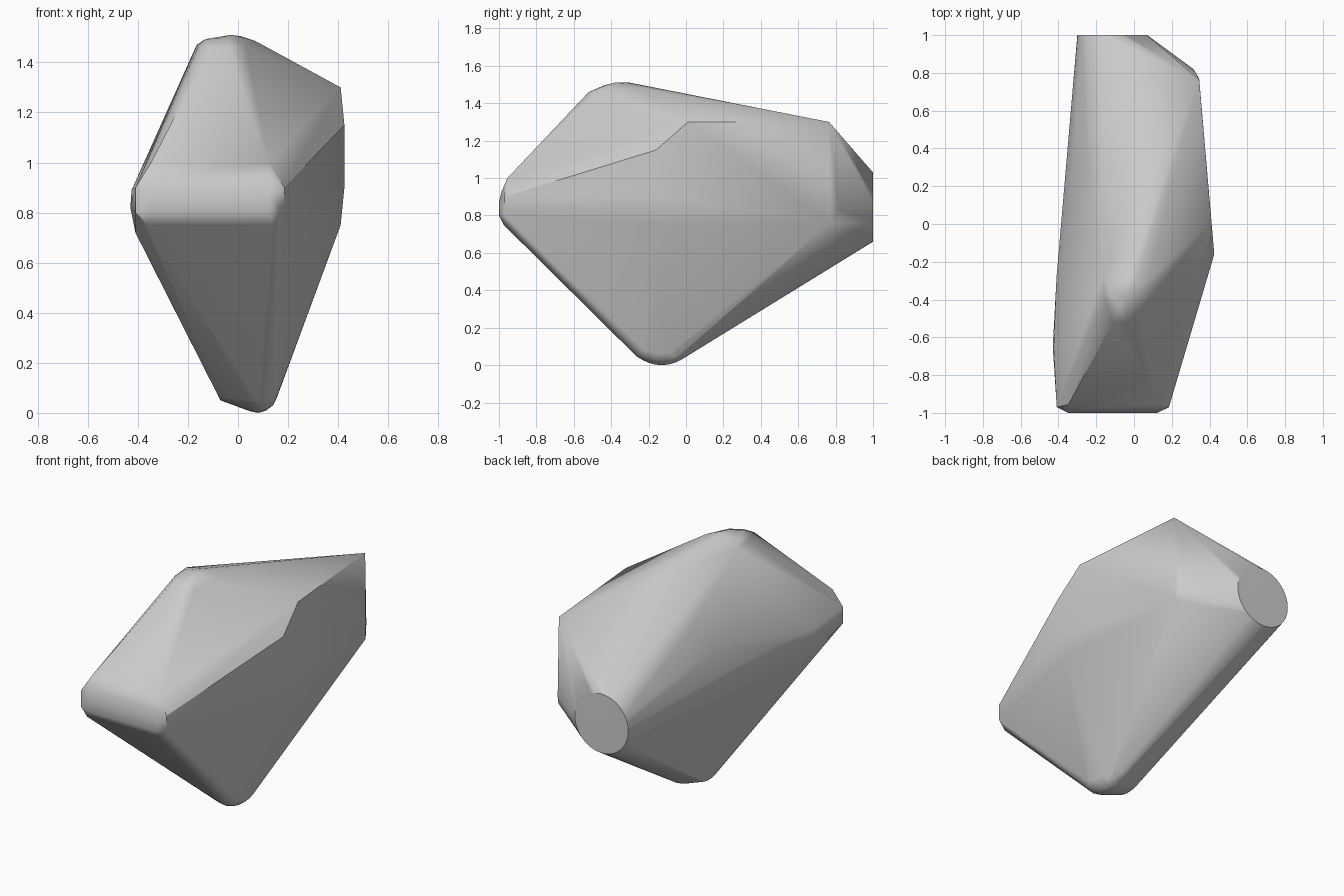
import bpy
import bmesh
import math
from mathutils import Vector

default_cube = bpy.data.objects.get("Cube")
if default_cube:
    bpy.data.objects.remove(default_cube, do_unlink=True)


def flat_material(name, colour):
    material = bpy.data.materials.new(name)
    material.use_nodes = True
    material.diffuse_color = colour
    material.node_tree.nodes["Principled BSDF"].inputs["Base Color"].default_value = colour
    return material


def ring(centre, radius, count):
    """Circle of points facing along y."""
    points = []
    for step in range(count):
        angle = math.tau * step / count
        offset = Vector((math.cos(angle), 0, math.sin(angle)))
        points.append(Vector(centre) + radius * offset)
    return points


def mirrored_bar(centre_x, sections):
    """Pairs of points either side of centre_x, one pair for each section."""
    points = []
    for half_width, y, z in sections:
        for side in (-1, 1):
            points.append(Vector((centre_x + side * half_width, y, z)))
    return points


def keel_arc(x, base, middle_y, half_length, count):
    """Rounded bottom edge running along y."""
    points = []
    for step in range(count):
        offset = half_length * (2 * step / (count - 1) - 1)
        points.append(Vector((x, middle_y + offset, base + 2.6 * offset * offset)))
    return points


# Blunt chamfered nose at the front
nose = mirrored_bar(-.112, [
    (.25, -.975, .75), (.297, -.97, .8), (.297, -.97, .9),
    (.235, -1, .8), (.235, -1, .87), (.24, -.985, .93), (.235, -.955, 1),
])

# Round flat end at the back
tail = ring((-.115, 1, .845), .185, 48)

# Rounded peak on top
crown = [
    (-.165, -.27, 1.47), (-.155, -.4, 1.47), (-.11, -.52, 1.46),
    (-.04, -.52, 1.46), (.03, -.47, 1.465), (-.13, -.35, 1.493),
    (-.08, -.44, 1.495), (-.03, -.38, 1.51), (-.03, -.3, 1.51),
    (.01, -.3, 1.505), (.07, -.3, 1.485),
]

# Broad side with a sharp upper edge and an upright back edge
right_flank = [
    (.425, -.16, 1.15), (.41, .01, 1.3), (.345, .765, 1.3),
    (.345, .77, .76), (.315, .82, .83), (.425, -.16, .9), (.41, -.12, .75),
]

# Narrow side with a soft ridge
left_flank = [
    (-.24, .3, 1.21), (-.34, .17, 1.06), (-.41, -.28, .92),
    (-.425, -.65, .89), (-.43, -.65, .82), (-.41, -.65, .72),
]

# Rounded bottom, slanting up towards the narrow side
keel = []
for x, base, half_length in (
    (-.07, .05, .07), (.05, .006, .13), (.08, 0, .135),
    (.11, .008, .13), (.14, .03, .12), (.155, .06, .1),
):
    keel += keel_arc(x, base, -.13, half_length, 9)

# Wrap all the parts in one tight skin
bm = bmesh.new()
for part in (nose, tail, crown, right_flank, left_flank, keel):
    for point in part:
        bm.verts.new(point)
hull = bmesh.ops.convex_hull(bm, input=bm.verts)
spare = {item for item in hull["geom_interior"] + hull["geom_unused"]
         if isinstance(item, bmesh.types.BMVert)}
bmesh.ops.delete(bm, geom=list(spare), context="VERTS")
bmesh.ops.dissolve_limit(bm, angle_limit=math.radians(1), verts=bm.verts, edges=bm.edges)
bmesh.ops.recalc_face_normals(bm, faces=bm.faces)

mesh = bpy.data.meshes.new("faceted_body")
bm.to_mesh(mesh)
bm.free()
mesh.materials.append(flat_material("light grey", (.6, .6, .6, 1)))

body = bpy.data.objects.new("faceted_body", mesh)
bpy.context.collection.objects.link(body)
bpy.ops.object.select_all(action="DESELECT")
body.select_set(True)
bpy.context.view_layer.objects.active = body
bpy.ops.object.shade_smooth_by_angle(angle=math.radians(30))

# Keep the large faces looking flat beside the rounded edges
weighted = body.modifiers.new("weighted_normals", "WEIGHTED_NORMAL")
weighted.keep_sharp = True
